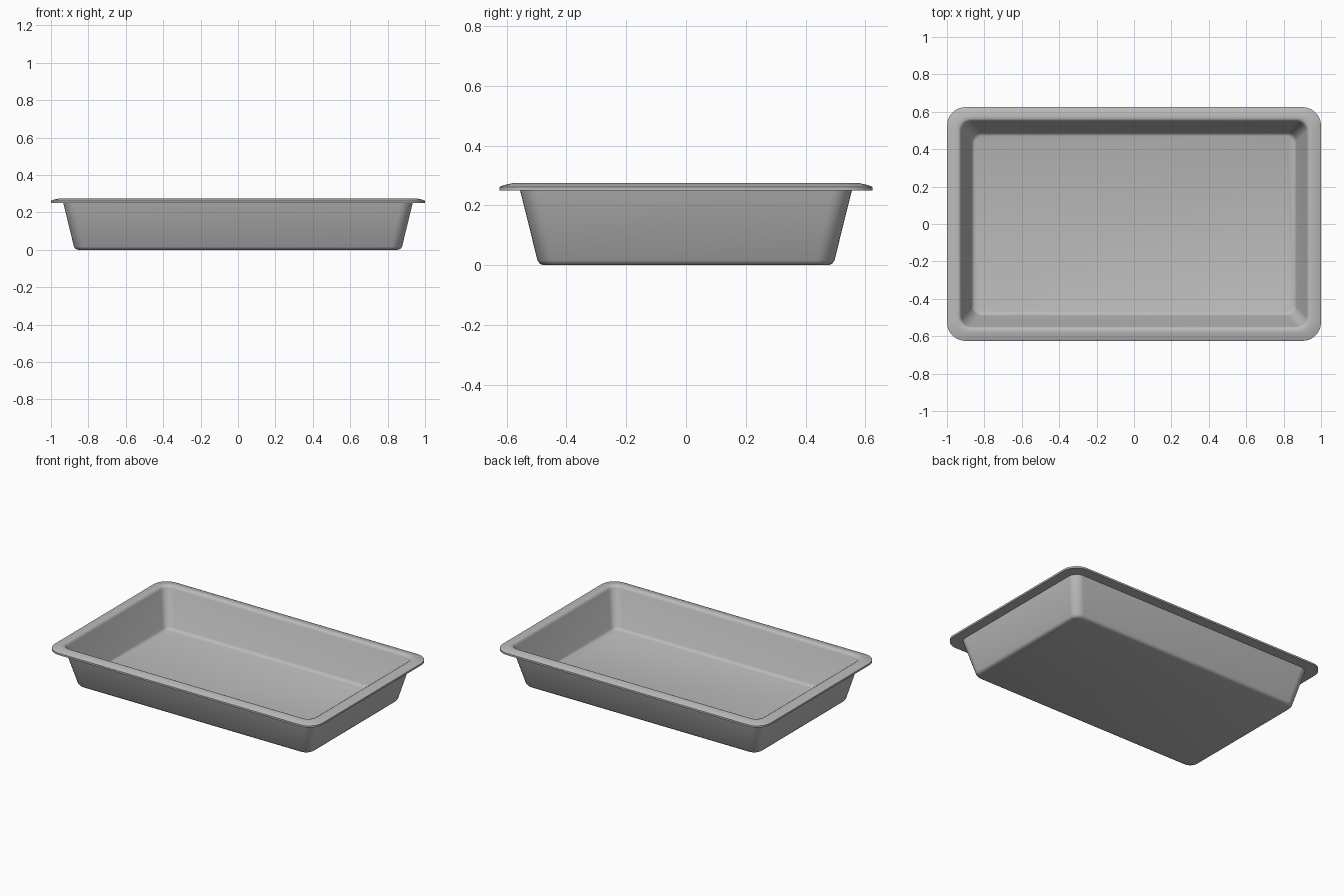
import bpy, bmesh, math

if "Cube" in bpy.data.objects:
    bpy.data.objects.remove(bpy.data.objects["Cube"])

grey = bpy.data.materials.new("light grey")
grey.diffuse_color = (0.5, 0.5, 0.5, 1)
grey.use_nodes = True
grey.node_tree.nodes["Principled BSDF"].inputs["Base Color"].default_value = grey.diffuse_color

SEG = 8  # steps per rounded corner


def ring(bm, hx, hy, z, r):
    """Rounded rectangle of vertices at height z."""
    verts = []
    for i, (sx, sy) in enumerate([(1, 1), (-1, 1), (-1, -1), (1, -1)]):
        for k in range(SEG + 1):
            a = math.pi / 2 * (i + k / SEG)
            verts.append(bm.verts.new((sx * (hx - r) + r * math.cos(a),
                                       sy * (hy - r) + r * math.sin(a), z)))
    return verts


# Cross-section from outer base, round the rim, to the inner floor:
# half width, half depth, height, corner radius
profile = [
    (0.855, 0.475, 0.000, 0.045),
    (0.868, 0.488, 0.004, 0.055),
    (0.877, 0.497, 0.016, 0.060),
    (0.934, 0.555, 0.250, 0.065),  # outer wall top
    (1.000, 0.625, 0.250, 0.100),  # rim underside
    (1.000, 0.625, 0.262, 0.100),  # rim edge
    (0.985, 0.610, 0.268, 0.095),
    (0.955, 0.580, 0.275, 0.075),  # rim crest
    (0.938, 0.563, 0.275, 0.065),
    (0.929, 0.554, 0.270, 0.060),
    (0.923, 0.548, 0.257, 0.055),  # inner wall top
    (0.869, 0.489, 0.032, 0.050),
    (0.862, 0.482, 0.020, 0.048),
    (0.850, 0.470, 0.015, 0.040),  # floor
]

# Tray
bm = bmesh.new()
rings = [ring(bm, *p) for p in profile]
n = len(rings[0])
for a, b in zip(rings, rings[1:]):
    for i in range(n):
        j = (i + 1) % n
        bm.faces.new((a[i], a[j], b[j], b[i]))
bm.faces.new(rings[0][::-1])
bm.faces.new(rings[-1])
bmesh.ops.recalc_face_normals(bm, faces=bm.faces)
mesh = bpy.data.meshes.new("tray")
bm.to_mesh(mesh)
bm.free()
mesh.materials.append(grey)
tray = bpy.data.objects.new("tray", mesh)
bpy.context.collection.objects.link(tray)
bpy.context.view_layer.objects.active = tray
tray.select_set(True)
bpy.ops.object.shade_smooth_by_angle(angle=math.radians(40))
